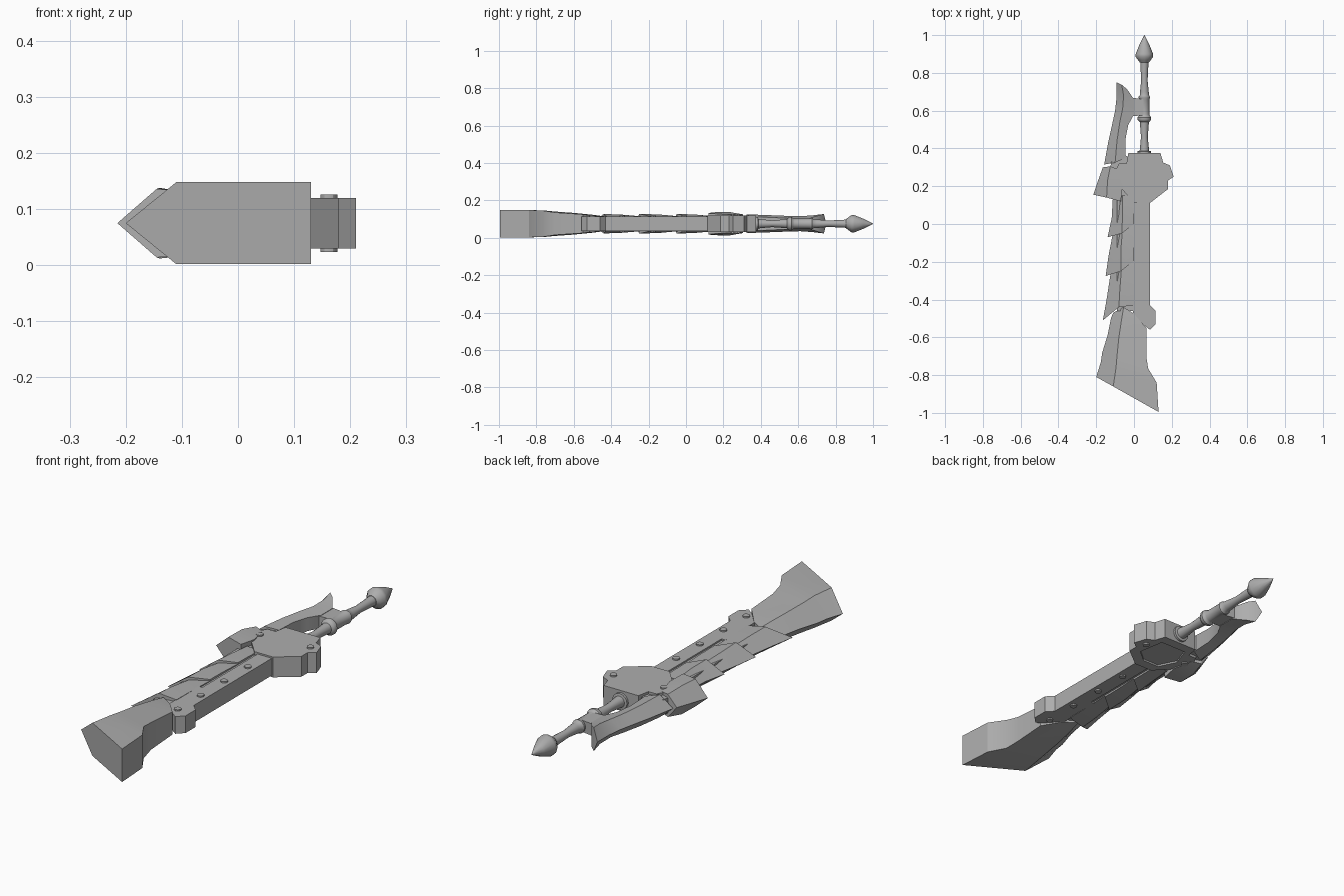
import bpy, bmesh, math
from mathutils import Matrix

ZC = 0.075  # mid-plane of the flat-lying sword
steel = bpy.data.materials.new("grey steel")
steel.diffuse_color = (0.42, 0.42, 0.42, 1)


def finish(name, bm, smooth=None):
    bmesh.ops.recalc_face_normals(bm, faces=bm.faces[:])
    me = bpy.data.meshes.new(name)
    bm.to_mesh(me)
    bm.free()
    me.materials.append(steel)
    ob = bpy.data.objects.new(name, me)
    bpy.context.collection.objects.link(ob)
    if smooth:
        bpy.ops.object.select_all(action='DESELECT')
        ob.select_set(True)
        bpy.context.view_layer.objects.active = ob
        bpy.ops.object.shade_smooth_by_angle(angle=math.radians(smooth))
    return ob


def slab(name, outline, h):
    """Flat plate: outline extruded evenly about the mid-plane."""
    bm = bmesh.new()
    top = [bm.verts.new((x, y, ZC + h)) for x, y in outline]
    bot = [bm.verts.new((x, y, ZC - h)) for x, y in outline]
    bm.faces.new(top)
    bm.faces.new(bot[::-1])
    n = len(outline)
    for i in range(n):
        j = (i + 1) % n
        bm.faces.new((top[i], bot[i], bot[j], top[j]))
    return bm


def blade(name, rows, smooth=25):
    """Loft of sharp-edged sections: edge xy, shoulder xy, back xy, shoulder h, back h."""
    bm = bmesh.new()
    rings = []
    for ex, ey, sx, sy, bx, by, hs, hb in rows:
        pts = [(ex, ey, 0), (sx, sy, hs), (bx, by, hb), (bx, by, -hb), (sx, sy, -hs)]
        rings.append([bm.verts.new((x, y, z + ZC)) for x, y, z in pts])
    for a, b in zip(rings, rings[1:]):
        for i in range(5):
            j = (i + 1) % 5
            bm.faces.new((a[i], a[j], b[j], b[i]))
    for r in (rings[0], rings[-1]):  # end caps split along the mid-section
        bm.faces.new((r[0], r[1], r[4]))
        bm.faces.new((r[1], r[2], r[3], r[4]))
    return finish(name, bm, smooth)


def lathe(name, profile, x, seg=16):
    """Turned part along y."""
    bm = bmesh.new()
    rings = []
    for y, r in profile:
        rings.append([bm.verts.new((x + r * math.cos(a), y, ZC + r * math.sin(a)))
                      for a in (2 * math.pi * k / seg for k in range(seg))])
    for a, b in zip(rings, rings[1:]):
        for i in range(seg):
            j = (i + 1) % seg
            bm.faces.new((a[i], a[j], b[j], b[i]))
    bm.faces.new(rings[0])
    bm.faces.new(rings[-1])
    return finish(name, bm, 35)


# Flared blade tip
blade("blade_tip", [
    (-.200, -.81, -.110, -.860, .130, -.995, .073, .073),
    (-.175, -.73, -.095, -.760, .120, -.840, .071, .073),
    (-.168, -.68, -.090, -.700, .075, -.765, .065, .070),
    (-.140, -.59, -.080, -.600, .065, -.700, .058, .060),
    (-.122, -.50, -.065, -.500, .065, -.550, .048, .050),
    (-.110, -.47, -.055, -.440, .000, -.475, .040, .040),
])

# Overlapping edge scales
blade("scale_front", [
    (-.165, -.51, -.080, -.440, .000, -.430, .052, .040),
    (-.145, -.40, -.075, -.350, .000, -.340, .049, .039),
    (-.122, -.25, -.065, -.220, .000, -.190, .038, .034),
])
blade("scale_middle", [
    (-.150, -.275, -.070, -.250, .000, -.195, .053, .040),
    (-.135, -.17, -.070, -.140, .000, -.110, .049, .039),
    (-.112, -.05, -.060, -.020, .000, .010, .038, .034),
])
blade("scale_rear", [
    (-.140, -.07, -.065, -.050, .000, .000, .053, .040),
    (-.118, .03, -.060, .050, .000, .070, .049, .039),
    (-.112, .14, -.060, .150, .000, .150, .040, .036),
])

# Core under the scales and the bar
finish("blade_core", slab("c", [(-.09, -.46), (.03, -.46), (.03, .2), (-.09, .2)], .031))

# Reinforcing bar with lobed end and a slit beside the scales
finish("side_bar", slab("b", [
    (.085, .14), (.085, -.43), (.115, -.46), (.115, -.53), (.085, -.56), (.065, -.545),
    (-.005, -.49), (-.005, -.27), (.015, -.27), (.015, .14)], .038))

# Angular guard housing with a recessed panel underneath
bm = slab("g", [
    (-.03, .375), (.14, .375), (.155, .325), (.19, .31), (.21, .25), (.18, .23),
    (.18, .185), (.09, .115), (0, .115), (-.06, .18), (-.10, .23), (-.10, .28),
    (-.08, .32), (-.04, .32)], .045)
finish("guard", bm)
cut = slab("p", [(.00, .16), (.08, .16), (.14, .21), (.12, .33), (-.01, .33), (-.04, .24)], .01)
bmesh.ops.translate(cut, verts=cut.verts[:], vec=(0, 0, -.047))
cutter = finish("panel_cutter", cut)
cutter.hide_render = True
cutter.hide_set(True)
mod = bpy.data.objects["guard"].modifiers.new("panel", 'BOOLEAN')
mod.operation = 'DIFFERENCE'
mod.object = cutter

# Edge spur beside the guard
blade("guard_spur", [
    (-.215, .155, -.145, .140, -.070, .120, .061, .056),
    (-.190, .230, -.140, .230, -.060, .200, .063, .050),
    (-.165, .300, -.125, .305, -.085, .290, .050, .046),
])
finish("guard_link", slab("l", [
    (-.13, .27), (-.08, .20), (-.02, .20), (-.02, .35), (-.06, .37), (-.12, .33)], .034))

# Rear wing blade
blade("rear_wing", [
    (-.158, .315, -.100, .325, -.045, .350, .050, .038),
    (-.135, .440, -.090, .440, -.045, .450, .046, .034),
    (-.115, .530, -.075, .540, -.030, .525, .042, .030),
    (-.100, .600, -.060, .610, .000, .580, .040, .028),
    (-.092, .670, -.055, .680, .000, .660, .045, .028),
    (-.092, .750, -.065, .737, -.038, .715, .052, .046),
], 40)
finish("wing_bracket", slab("w", [(-.03, .57), (.05, .575), (.05, .66), (-.02, .67)], .026))

# Handle rod with collars and pointed pommel
lathe("handle", [
    (.36, .036), (.385, .036), (.387, .025), (.46, .018), (.54, .024), (.545, .031),
    (.553, .036), (.565, .036), (.573, .029), (.58, .027), (.66, .027), (.667, .030),
    (.674, .030), (.682, .024), (.70, .023), (.76, .017), (.86, .022)], .055)
lathe("pommel", [(.855, .024), (.868, .034), (.885, .046), (.90, .046),
                 (.95, .026), (1.0, .001)], .055, 12)

# Bolts on both faces
bolts = [(.055, y, .038) for y in (-.50, -.34, -.175, -.01)] + [(-.072, .255, .045), (.162, .275, .045)]
bm = bmesh.new()
for x, y, h in bolts:
    for s in (1, -1):
        bmesh.ops.create_cone(bm, cap_ends=True, segments=12, radius1=.015, radius2=.015,
                              depth=.012, matrix=Matrix.Translation((x, y, ZC + s * h)))
finish("bolts", bm, 30)
